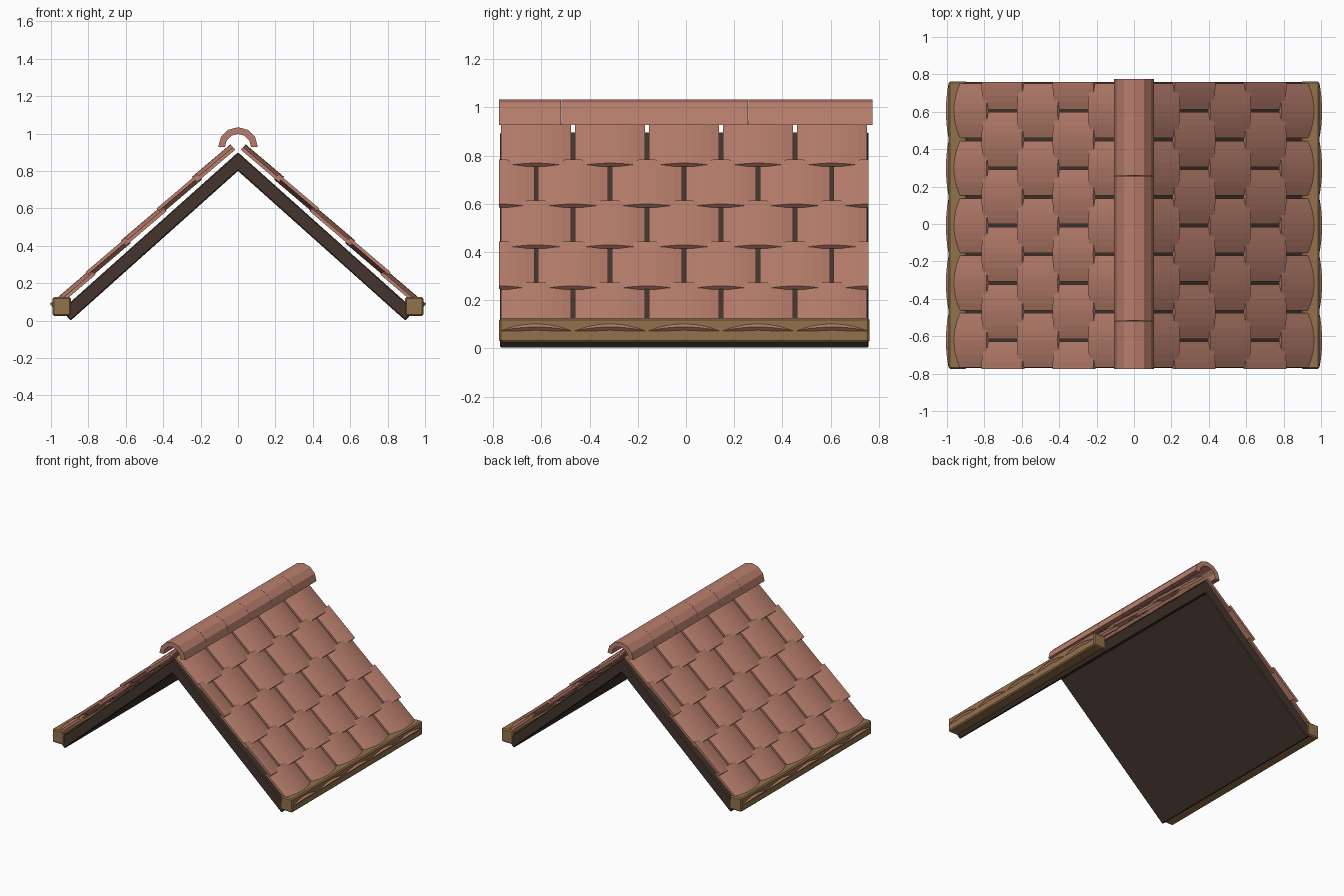
import bpy, bmesh, math

if "Cube" in bpy.data.objects:
    bpy.data.objects.remove(bpy.data.objects["Cube"])


def material(name, rgb):
    m = bpy.data.materials.new(name)
    m.use_nodes = True
    m.diffuse_color = (*rgb, 1)
    bsdf = next(n for n in m.node_tree.nodes if n.type == 'BSDF_PRINCIPLED')
    bsdf.inputs["Base Color"].default_value = (*rgb, 1)
    bsdf.inputs["Roughness"].default_value = 0.8
    return m


TERRACOTTA = material("terracotta", (0.48, 0.21, 0.15))
WOOD = material("light wood", (0.29, 0.165, 0.07))
DARK = material("dark timber", (0.058, 0.035, 0.026))

APEX = 0.90                      # height of the deck's ridge line
PITCH = math.radians(41.8)
COS, SIN = math.cos(PITCH), math.sin(PITCH)
Y0, Y1 = -0.775, 0.758           # gable ends


def loft(name, start, end, mat, bevel=0.0):
    """Solid between two matching closed outlines."""
    bm = bmesh.new()
    a = [bm.verts.new(p) for p in start]
    b = [bm.verts.new(p) for p in end]
    n = len(a)
    for i in range(n):
        j = (i + 1) % n
        bm.faces.new((a[i], a[j], b[j], b[i]))
    bm.faces.new(a)
    bm.faces.new(b[::-1])
    bmesh.ops.recalc_face_normals(bm, faces=bm.faces)
    mesh = bpy.data.meshes.new(name)
    bm.to_mesh(mesh)
    bm.free()
    mesh.materials.append(mat)
    ob = bpy.data.objects.new(name, mesh)
    bpy.context.collection.objects.link(ob)
    if bevel:
        mod = ob.modifiers.new("bevel", 'BEVEL')
        mod.width = bevel
        mod.segments = 1
    return ob


def extrude_y(name, profile, y0, y1, mat, bevel=0.0):
    return loft(name, [(x, y0, z) for x, z in profile],
                [(x, y1, z) for x, z in profile], mat, bevel)


def on_slope(side, s, y, n):
    """Point s down the slope from the apex and n above the deck."""
    return (side * (s * COS + n * SIN), y, APEX - s * SIN + n * COS)


# Curved tile, a shallow arch across y, its lower end lifted a little
THICK, RISE, HALF = 0.018, 0.021, 0.146


def tile(name, side, s0, s1, yc, u0, u1):
    steps = round(4 * (u1 - u0))
    us = [u0 + (u1 - u0) * i / steps for i in range(steps + 1)]
    arch = [(u, RISE * (1 - u * u)) for u in us]
    section = [(u, h + THICK) for u, h in arch] + arch[::-1]

    def ring(s, base):
        return [on_slope(side, s, yc + u * HALF, base + h) for u, h in section]

    loft(name, ring(s0, 0.020), ring(s1, 0.027), TERRACOTTA)


# Roof deck, one chevron-shaped slab
right = [(0.944, 0.056), (0.895, 0.0)]
deck = [(0, APEX)] + right + [(0, 0.80)] + [(-x, z) for x, z in right[::-1]]
extrude_y("roof_deck", deck, Y0 + 0.004, Y1, DARK, 0.006)

# Tile rows and eave beams on both slopes
SPACING, ROW = 0.307, 0.255
MID = (Y0 + Y1) / 2
for side, label in ((1, "left"), (-1, "right")):
    for row in range(5):
        s1 = 0.27 + ROW * row
        s0 = max(0.002, s1 - 0.285)
        name = f"{label}_tile_row_{row + 1}"
        if row % 2 == 0:
            for c in range(5):
                tile(name, side, s0, s1, MID + (c - 2) * SPACING, -1, 1)
        else:
            for c in range(4):
                tile(name, side, s0, s1, MID + (c - 1.5) * SPACING, -1, 1)
            tile(name + "_front_half", side, s0, s1, Y0, 0, 1)
            tile(name + "_back_half", side, s0, s1, Y1, -1, 0)
    beam = [(side * x, z) for x, z in
            ((0.893, 0.025), (0.991, 0.025), (0.991, 0.126), (0.893, 0.126))]
    extrude_y(f"{label}_eave_beam", beam, Y0, Y1 + 0.004, WOOD, 0.008)

# Ridge caps, half rings laid end to end
angles = [math.pi * i / 6 for i in range(7)]
cap = [(0.106 * math.cos(a), 0.928 + 0.106 * math.sin(a)) for a in angles]
cap += [(0.070 * math.cos(a), 0.928 + 0.070 * math.sin(a)) for a in angles[::-1]]
LENGTH = 1.55 / 6
for i in range(6):
    y = Y0 + i * LENGTH
    extrude_y(f"ridge_cap_{i + 1}", cap, y, y + LENGTH - 0.001, TERRACOTTA)
